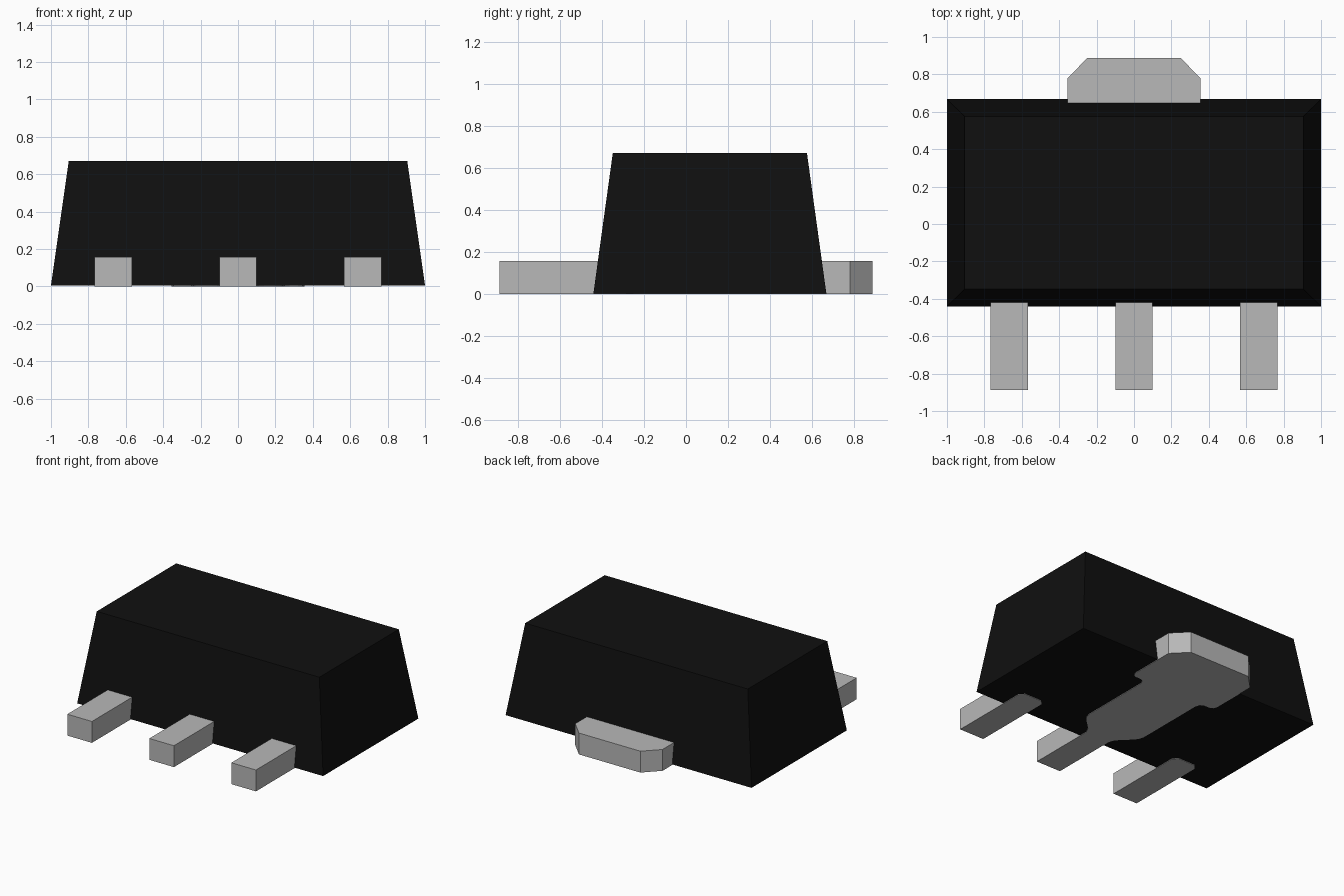
import bpy
import bmesh

if "Cube" in bpy.data.objects:
    bpy.data.objects.remove(bpy.data.objects["Cube"], do_unlink=True)


def material(name, rgb):
    mat = bpy.data.materials.new(name)
    mat.use_nodes = True
    mat.diffuse_color = (*rgb, 1)
    bsdf = next(n for n in mat.node_tree.nodes if n.type == 'BSDF_PRINCIPLED')
    bsdf.inputs["Base Color"].default_value = (*rgb, 1)
    return mat


black = material("black plastic", (0.005, 0.005, 0.005))
metal = material("grey metal", (0.48, 0.48, 0.48))


def prism(name, bottom, top, z0, z1, mat):
    """Join two matching outlines at heights z0 and z1 into a closed solid."""
    bm = bmesh.new()
    low = [bm.verts.new((x, y, z0)) for x, y in bottom]
    high = [bm.verts.new((x, y, z1)) for x, y in top]
    bm.faces.new(low[::-1])
    bm.faces.new(high)
    n = len(low)
    for i in range(n):
        j = (i + 1) % n
        bm.faces.new((low[i], low[j], high[j], high[i]))
    bmesh.ops.recalc_face_normals(bm, faces=bm.faces)
    mesh = bpy.data.meshes.new(name)
    bm.to_mesh(mesh)
    bm.free()
    mesh.materials.append(mat)
    obj = bpy.data.objects.new(name, mesh)
    bpy.context.collection.objects.link(obj)
    return obj


def rect(x, y0, y1):
    return [(-x, y0), (x, y0), (x, y1), (-x, y1)]


LEAD_TOP = 0.157

# Tapered body, its underside a hair above the metal
prism("body", rect(1.0, -0.44, 0.667), rect(0.905, -0.348, 0.575),
      0.004, 0.67, black)

# Centre lead widening under the body into the rear tab
half = [(0.10, -0.887), (0.10, -0.38), (0.113, -0.345), (0.14, -0.312),
        (0.20, -0.255), (0.228, -0.22), (0.238, -0.18), (0.238, 0.35),
        (0.248, 0.385), (0.275, 0.40), (0.32, 0.40), (0.345, 0.412),
        (0.355, 0.44), (0.355, 0.78), (0.25, 0.887)]
outline = half + [(-x, y) for x, y in reversed(half)]
prism("centre_lead_and_tab", outline, outline, 0, LEAD_TOP, metal)

# Outer leads with slightly clipped buried ends
for side, cx in (("right", -0.667), ("left", 0.667)):
    pin = [(-0.10, -0.887), (0.10, -0.887), (0.10, -0.285), (0.07, -0.25),
           (-0.07, -0.25), (-0.10, -0.285)]
    pin = [(cx + x, y) for x, y in pin]
    prism(side + "_lead", pin, pin, 0, LEAD_TOP, metal)
